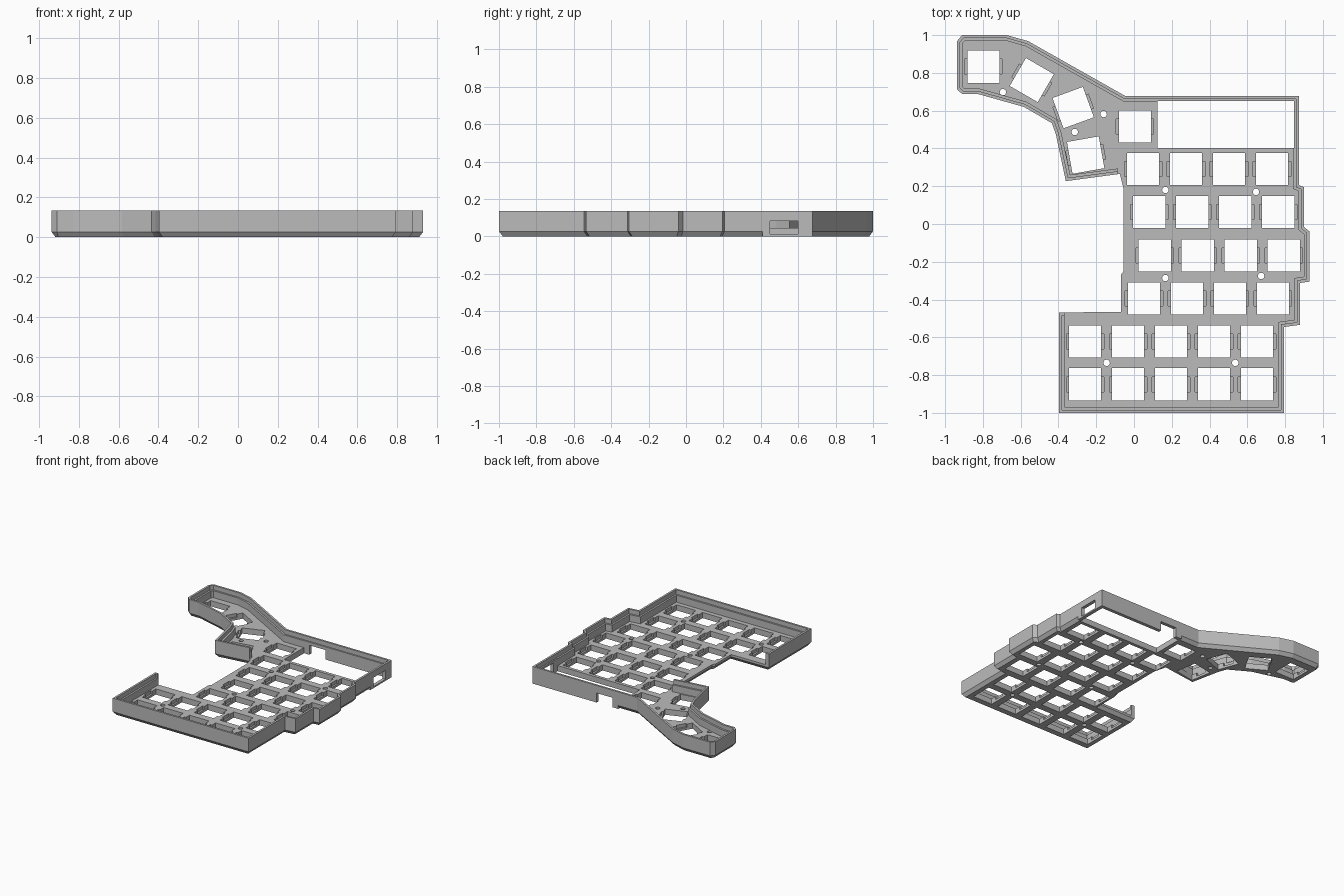
import bpy, bmesh, math
from mathutils import Vector

if "Cube" in bpy.data.objects:
    bpy.data.objects.remove(bpy.data.objects["Cube"])

H, FLOOR, LEDGE = 0.135, 0.045, 0.10     # rim height, plate top, inner ledge height
KEY = 0.171                              # switch cutout size

OUTLINE = [(-0.937, 0.968), (-0.91, 1.0), (-0.673, 1.0), (-0.56, 0.968), (-0.045, 0.677),
           (0.873, 0.677), (0.873, 0.206), (0.90, 0.195), (0.90, -0.016), (0.93, -0.04),
           (0.93, -0.305), (0.88, -0.312), (0.88, -0.534), (0.794, -0.545), (0.794, -1.0),
           (-0.398, -1.0), (-0.398, -0.468), (-0.07, -0.466), (-0.07, -0.27), (-0.055, -0.25),
           (-0.055, 0.185), (-0.075, 0.265), (-0.361, 0.227), (-0.414, 0.476),
           (-0.435, 0.534), (-0.583, 0.62), (-0.826, 0.688), (-0.91, 0.688), (-0.937, 0.714)]


def inset(pts, d):
    """Shift a clockwise polygon inward by d with mitred corners."""
    out = []
    for i, p in enumerate(pts):
        p = Vector(p)
        a = (p - Vector(pts[i - 1])).normalized()
        b = (Vector(pts[(i + 1) % len(pts)]) - p).normalized()
        na, nb = Vector((a.y, -a.x)), Vector((b.y, -b.x))
        m = (na + nb).normalized()
        out.append(tuple(p + m * d / max(m.dot(na), 0.3)))
    return out


def loft(bm, sections):
    """Solid through (points, z) sections, listed bottom to top."""
    rings = [[bm.verts.new((x, y, z)) for x, y in pts] for pts, z in sections]
    n = len(rings[0])
    faces = [bm.faces.new(rings[0]), bm.faces.new(rings[-1])]
    for lo, hi in zip(rings, rings[1:]):
        for i in range(n):
            j = (i + 1) % n
            faces.append(bm.faces.new((lo[i], lo[j], hi[j], hi[i])))
    bmesh.ops.recalc_face_normals(bm, faces=faces)


def rect(cx, cy, w, h, deg=0):
    c, s = math.cos(math.radians(deg)), math.sin(math.radians(deg))
    return [(cx + x * c - y * s, cy + x * s + y * c)
            for x, y in ((-w / 2, -h / 2), (-w / 2, h / 2), (w / 2, h / 2), (w / 2, -h / 2))]


def span(x0, x1, y0, y1):
    return rect((x0 + x1) / 2, (y0 + y1) / 2, x1 - x0, y1 - y0)


def make(name, solids):
    bm = bmesh.new()
    for sections in solids:
        loft(bm, sections)
    me = bpy.data.meshes.new(name)
    bm.to_mesh(me)
    bm.free()
    ob = bpy.data.objects.new(name, me)
    bpy.context.collection.objects.link(ob)
    return ob


def prism(pts, z0, z1):
    return [(pts, z0), (pts, z1)]


def combine(target, solids, op='DIFFERENCE'):
    tool = make("cutter", solids)
    tool.hide_render = True
    mod = target.modifiers.new("cut", 'BOOLEAN')
    mod.operation, mod.solver, mod.object = op, 'EXACT', tool
    dg = bpy.context.evaluated_depsgraph_get()
    me = bpy.data.meshes.new_from_object(target.evaluated_get(dg))
    target.modifiers.clear()
    target.data = me
    bpy.data.objects.remove(tool)


# Switch positions: (x, y, rotation)
keys = [(-0.797, 0.833, 0), (-0.541, 0.762, -30), (-0.322, 0.616, 20),
        (-0.256, 0.365, 10), (0.005, 0.516, 0)]
for x0, y, n in ((0.048, 0.291, 4), (0.081, 0.063, 4), (0.110, -0.167, 4),
                 (0.053, -0.394, 4), (-0.259, -0.622, 5), (-0.259, -0.849, 5)):
    keys += [(x0 + 0.2275 * i, y, 0) for i in range(n)]

screws = [(-0.694, 0.698), (-0.161, 0.582), (-0.314, 0.487), (0.166, 0.18), (0.646, 0.17),
          (0.166, -0.286), (0.673, -0.275), (-0.145, -0.735), (0.536, -0.735)]

# Case body with chamfered bottom edge
case = make("keyboard_case", [[(inset(OUTLINE, 0.02), 0), (OUTLINE, 0.027), (OUTLINE, H)]])

# Square lower edge around the controller bay
combine(case, [prism(span(0.12, 0.873, 0.41, 0.677), 0, 0.04)], 'UNION')

# Inner cavity and the stepped rim
combine(case, [prism(inset(OUTLINE, 0.03), FLOOR, H + 0.1)])
combine(case, [prism(inset(OUTLINE, 0.016), LEDGE, H + 0.1)])

# Open side without a wall
combine(case, [prism(span(-0.369, 0.05, -0.56, 0.215), FLOOR, H + 0.1)])
combine(case, [prism(span(-0.085, 0.02, 0.1, 0.3), FLOOR, H + 0.1)])

# Switch cutouts, controller bay and screw holes
holes = [prism(rect(x, y, KEY, KEY, a), -0.1, 0.3) for x, y, a in keys]
holes.append(prism(span(0.124, 0.846, 0.402, 0.65), -0.1, 0.3))
for x, y in screws:
    ring = [(x + 0.017 * math.cos(t * math.pi / 10), y + 0.017 * math.sin(t * math.pi / 10))
            for t in range(20)]
    holes.append(prism(ring, -0.1, FLOOR + 0.02))
combine(case, holes)

# Clip notches on both sides of every switch
combine(case, [prism(rect(x, y, KEY + 0.028, 0.08, a), 0.018, FLOOR + 0.01) for x, y, a in keys])

# Cable ports through the right and back walls
combine(case, [prism(span(0.80, 0.95, 0.45, 0.60), 0.012, 0.083),
               prism(span(0.17, 0.31, 0.60, 0.75), -0.1, 0.075)])

grey = bpy.data.materials.new("mid_grey")
grey.diffuse_color = (0.5, 0.5, 0.5, 1)
grey.use_nodes = True
grey.node_tree.nodes["Principled BSDF"].inputs["Base Color"].default_value = grey.diffuse_color
case.data.materials.clear()
case.data.materials.append(grey)
for p in case.data.polygons:
    p.material_index = 0
    p.use_smooth = False
